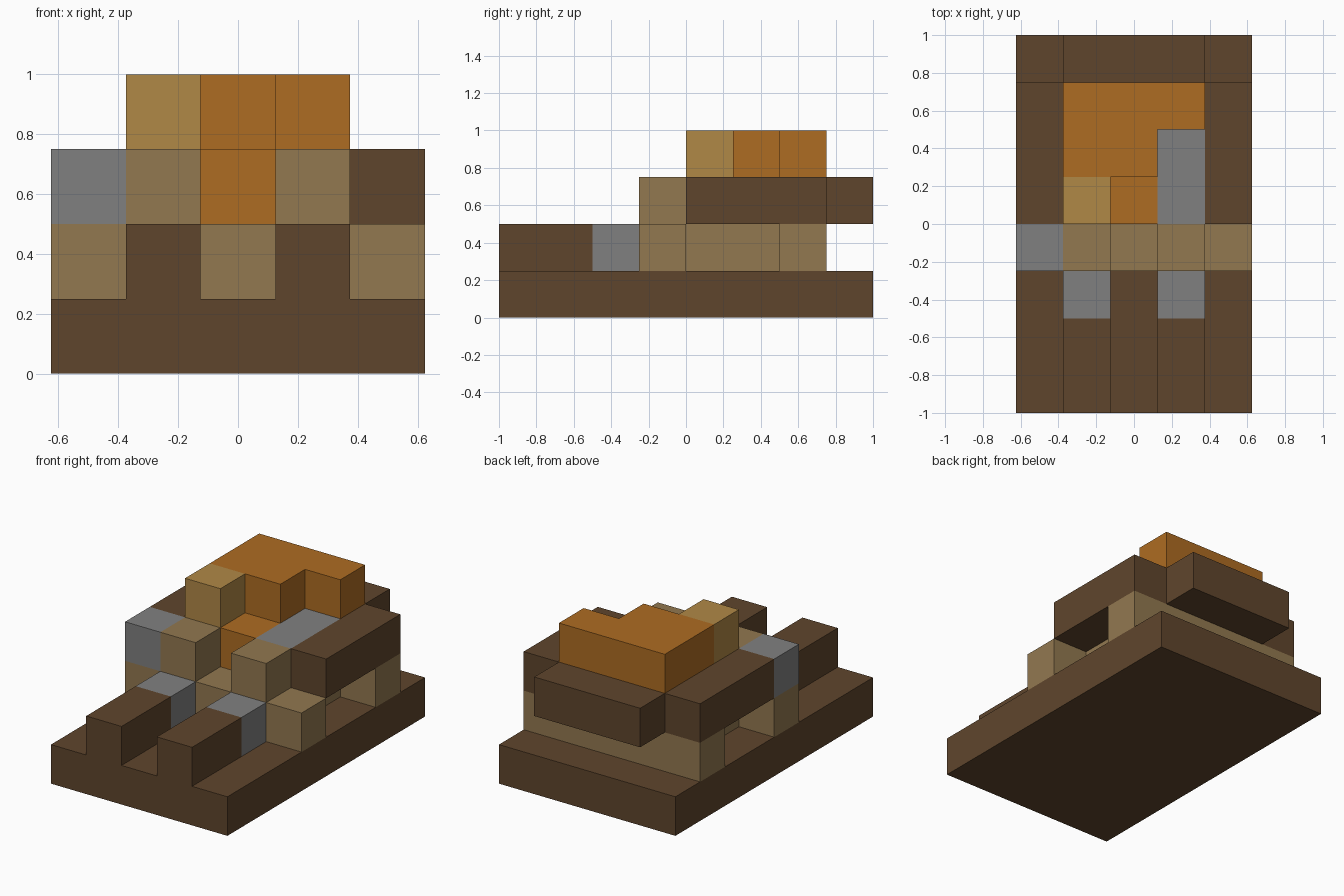
import bpy
import bmesh

if "Cube" in bpy.data.objects:
    bpy.data.objects.remove(bpy.data.objects["Cube"], do_unlink=True)

CELL = 0.25                # edge of one block
ORIGIN = (-0.625, -1, 0)   # front right bottom corner of the block grid


def to_linear(v):
    v /= 255
    return v / 12.92 if v <= 0.04 else ((v + 0.055) / 1.055) ** 2.4


def material(name, *rgb):
    colour = (*map(to_linear, rgb), 1)
    mat = bpy.data.materials.new(name)
    mat.use_nodes = True
    mat.diffuse_color = colour
    bsdf = mat.node_tree.nodes["Principled BSDF"]
    bsdf.inputs["Base Color"].default_value = colour
    bsdf.inputs["Roughness"].default_value = 0.9
    return mat


brown = material("dark brown", 95, 69, 44)
tan = material("tan", 146, 120, 80)
gold = material("gold", 176, 136, 70)
orange = material("orange", 174, 108, 34)
gray = material("gray", 128, 128, 128)


def block(name, mat, start, size):
    """Box on the block grid: start cell and size in cells (x, y, z)."""
    bm = bmesh.new()
    bmesh.ops.create_cube(bm, size=1)
    for v in bm.verts:
        v.co = [ORIGIN[k] + CELL * (start[k] + (v.co[k] + 0.5) * size[k])
                for k in range(3)]
    mesh = bpy.data.meshes.new(name)
    bm.to_mesh(mesh)
    bm.free()
    mesh.materials.append(mat)
    obj = bpy.data.objects.new(name, mesh)
    bpy.context.collection.objects.link(obj)


# Ground slab
block("base", brown, (0, 0, 0), (5, 8, 1))

# Lower storey: front wall, core, wider back wall
block("lower_front_wall", tan, (0, 3, 1), (5, 1, 1))
block("lower_core", tan, (1, 4, 1), (3, 2, 1))
block("lower_back_wall", tan, (0, 6, 1), (5, 1, 1))

# Pairs on both sides: front rails, their gray ends, pillars, side beams
for side, inner, outer in (("right", 1, 0), ("left", 3, 4)):
    block(side + "_front_rail", brown, (inner, 0, 1), (1, 2, 1))
    block(side + "_rail_end", gray, (inner, 2, 1), (1, 1, 1))
    block(side + "_pillar", tan, (inner, 3, 2), (1, 1, 1))
    block(side + "_side_beam", brown, (outer, 4, 2), (1, 3, 1))

# Upper storey
block("right_corner_stone", gray, (0, 3, 2), (1, 1, 1))
block("back_ledge", brown, (1, 7, 2), (3, 1, 1))
block("upper_core", orange, (1, 4, 2), (2, 3, 1))
block("upper_core_back", orange, (3, 6, 2), (1, 1, 1))
block("gray_step", gray, (3, 4, 2), (1, 2, 1))

# Top storey
block("gold_cap", gold, (1, 4, 3), (1, 1, 1))
block("top_roof", orange, (1, 5, 3), (2, 2, 1))
block("top_roof_corner", orange, (3, 6, 3), (1, 1, 1))
